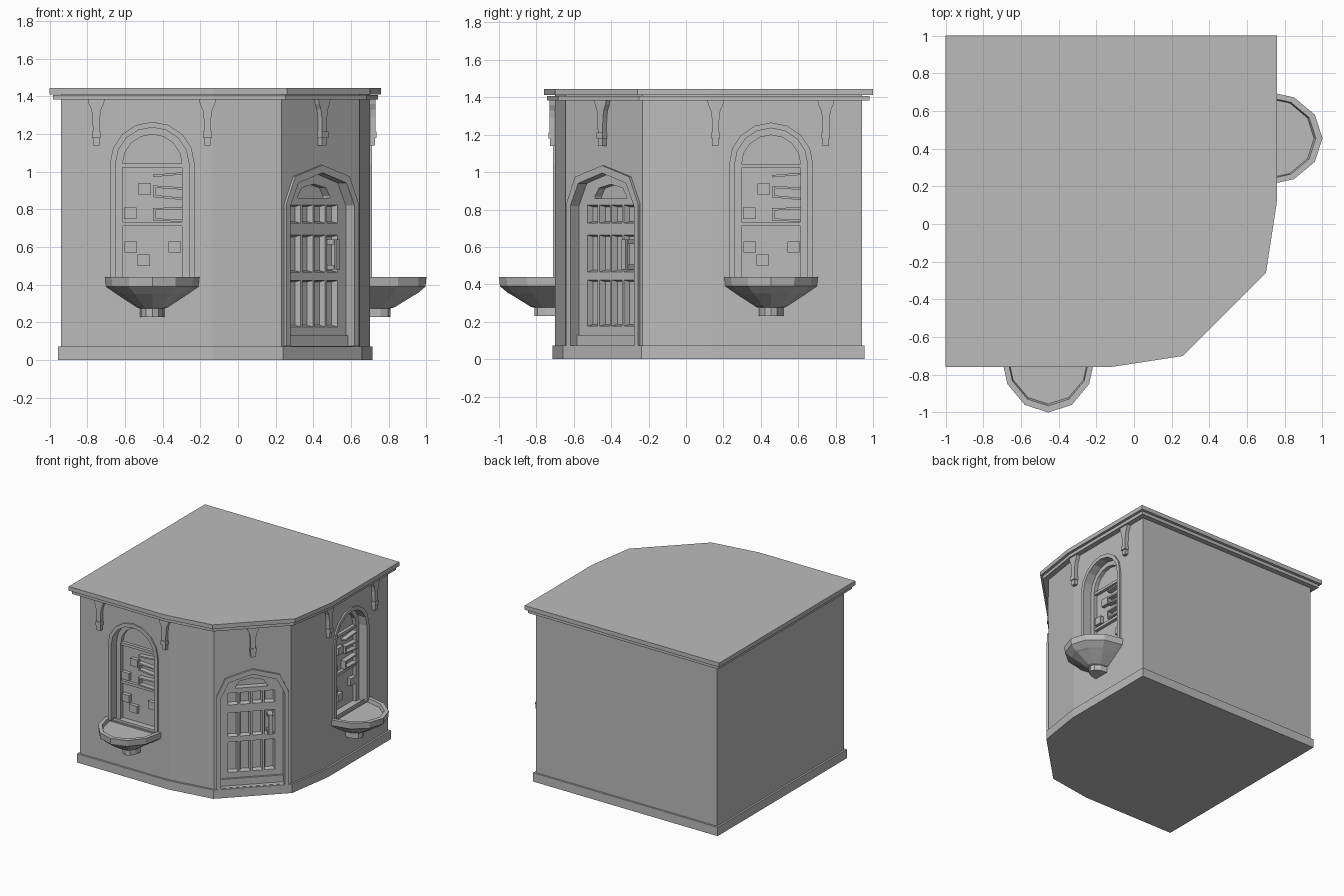
import bpy, bmesh, math
from mathutils import Matrix, Vector

cube = bpy.data.objects.get("Cube")
if cube:
    bpy.data.objects.remove(cube, do_unlink=True)

stone = bpy.data.materials.new("grey_stone")
stone.use_nodes = True
stone.diffuse_color = (0.5, 0.5, 0.5, 1)
stone.node_tree.nodes["Principled BSDF"].inputs["Base Color"].default_value = (0.5, 0.5, 0.5, 1)


def finish(name, bm, frame=Matrix()):
    bmesh.ops.recalc_face_normals(bm, faces=bm.faces)
    bm.transform(frame)
    mesh = bpy.data.meshes.new(name)
    bm.to_mesh(mesh)
    bm.free()
    mesh.materials.append(stone)
    obj = bpy.data.objects.new(name, mesh)
    bpy.context.collection.objects.link(obj)
    return obj


def extrude(name, points, offset, frame=Matrix()):
    bm = bmesh.new()
    face = bm.faces.new([bm.verts.new(p) for p in points])
    out = bmesh.ops.extrude_face_region(bm, geom=[face], use_keep_orig=True)
    moved = [v for v in out["geom"] if isinstance(v, bmesh.types.BMVert)]
    bmesh.ops.translate(bm, verts=moved, vec=offset)
    return finish(name, bm, frame)


# Wall-mounted parts: u runs along the wall, n points out of it
def plate(name, outline, n0, n1, frame):
    return extrude(name, [(u, -n0, z) for u, z in outline], (0, n0 - n1, 0), frame)


def box(name, u0, u1, z0, z1, n0, n1, frame):
    return plate(name, [(u0, z0), (u1, z0), (u1, z1), (u0, z1)], n0, n1, frame)


def wall_frame(x, y, degrees):
    return Matrix.Translation((x, y, 0)) @ Matrix.Rotation(math.radians(degrees), 4, "Z")


front = wall_frame(-0.455, -0.70, 0)
side = wall_frame(0.70, 0.455, 90)
corner = wall_frame(0.4376, -0.4376, 45)

# Building body: one footprint, inset by a different amount for each layer
footprint = [Vector(p) for p in ((-1, 1), (-1, -0.76), (-0.13, -0.76), (0.26, -0.70),
                                 (0.70, -0.26), (0.76, 0.13), (0.76, 1))]


def layer(name, inset, z0, z1):
    points = []
    for i, p in enumerate(footprint):
        a = (p - footprint[i - 1]).normalized()
        b = (footprint[(i + 1) % len(footprint)] - p).normalized()
        na, nb = Vector((-a.y, a.x)), Vector((-b.y, b.x))
        q = p + (na + nb) * inset / (1 + na.dot(nb))
        points.append((q.x, q.y, z0))
    return extrude(name, points, (0, 0, z1 - z0))


walls = layer("walls", 0.06, 0.01, 1.42)
layer("plinth", 0.045, 0, 0.072)
layer("lower_cornice", 0.018, 1.382, 1.408)
layer("roof_slab", 0, 1.411, 1.445)


# Arch outlines
def round_arch(r, base, spring=1.04):
    arc = [(r * math.cos(math.pi * i / 8), spring + r * math.sin(math.pi * i / 8)) for i in range(9)]
    return [(r, base)] + arc + [(-r, base)]


def pointed_arch(hw, base, spring, shoulder, peak):
    half = [(hw, base), (hw, spring), (hw * 0.75, shoulder)]
    return half + [(0, peak)] + [(-u, z) for u, z in reversed(half)]


def band(name, outer, inner, n0, n1, frame):
    plate(name, outer + inner[::-1], n0, n1, frame)


def cut(outline, depth, frame):
    cutter = plate("cutter", outline, -depth, 0.1, frame)
    cutter.hide_render = True
    mod = walls.modifiers.new("recess", "BOOLEAN")
    mod.operation, mod.solver, mod.object = "DIFFERENCE", "EXACT", cutter
    bpy.context.view_layer.objects.active = walls
    bpy.ops.object.modifier_apply(modifier=mod.name)
    bpy.data.objects.remove(cutter, do_unlink=True)


# Hanging half-round basin under each window: half width, depth, height
basin_profile = [(0.215, 0.255, 0.41), (0.22, 0.265, 0.44), (0.25, 0.30, 0.44),
                 (0.245, 0.295, 0.39), (0.19, 0.25, 0.352), (0.18, 0.235, 0.345),
                 (0.08, 0.13, 0.28), (0.065, 0.11, 0.275), (0.065, 0.11, 0.23)]


def basin(name, frame):
    bm = bmesh.new()
    rings = []
    for hw, depth, z in basin_profile:
        arc = [math.pi * i / 6 for i in range(7)]
        pts = [(hw * math.cos(a), -depth * math.sin(a), z) for a in arc]
        pts = [(hw, 0.01, z)] + pts + [(-hw, 0.01, z)]
        rings.append([bm.verts.new(p) for p in pts])
    for r0, r1 in zip(rings, rings[1:]):
        for i in range(len(r0)):
            j = (i + 1) % len(r0)
            bm.faces.new((r0[i], r0[j], r1[j], r1[i]))
    bm.faces.new(rings[0])
    bm.faces.new(rings[-1])
    finish(name, bm, frame)


def bracket(name, u, frame):
    half = [(0.045, 1.385), (0.04, 1.36), (0.026, 1.33), (0.02, 1.29), (0.018, 1.21)]
    outline = [(u + a, z) for a, z in half] + [(u - a, z) for a, z in reversed(half)]
    plate(name, outline, -0.01, 0.03, frame)
    box(name + "_collar", u - 0.023, u + 0.023, 1.18, 1.213, -0.01, 0.036, frame)
    box(name + "_pendant", u - 0.017, u + 0.017, 1.14, 1.18, -0.01, 0.028, frame)


# Arched windows with shelves, blocks and brackets
def window(label, frame):
    cut(round_arch(0.195, 0.42), 0.09, frame)
    band(label + "_window_surround", round_arch(0.225, 0.42), round_arch(0.195, 0.42), -0.01, 0.012, frame)
    band(label + "_window_inner_arch", round_arch(0.197, 0.42), round_arch(0.158, 0.42), -0.1, -0.06, frame)
    for z in (1.022, 0.712):
        box(label + "_window_rail", -0.17, 0.17, z, z + 0.022, -0.1, -0.065, frame)
    for left, right in ((0.972, 0.985), (0.915, 0.905), (0.865, 0.85), (0.795, 0.80), (0.74, 0.735)):
        plate(label + "_shelf", [(0.005, left), (0.16, right), (0.16, right + 0.012), (0.005, left + 0.012)],
              -0.1, -0.05, frame)
    for low, high in ((0.865, 0.92), (0.74, 0.80)):
        box(label + "_shelf_end", 0.005, 0.017, low, high, -0.1, -0.05, frame)
    for u, z in ((-0.04, 0.91), (-0.117, 0.78), (-0.115, 0.60), (0.12, 0.60), (-0.045, 0.53)):
        box(label + "_block", u - 0.033, u + 0.033, z - 0.03, z + 0.03, -0.1, -0.06, frame)
    basin(label + "_basin", frame)
    for u in (-0.297, 0.293):
        bracket(label + "_bracket", u, frame)


window("front", front)
window("side", side)

# Doorway on the cut corner
opening = pointed_arch(0.24, 0.074, 0.82, 0.94, 0.995)
cut(opening, 0.10, corner)
band("door_surround", pointed_arch(0.272, 0.074, 0.83, 0.975, 1.035), opening, -0.01, 0.016, corner)
box("door_threshold", -0.24, 0.24, 0.07, 0.13, -0.1, -0.035, corner)
band("door_arch_head", pointed_arch(0.24, 0.855, 0.86, 0.94, 0.995),
     pointed_arch(0.12, 0.855, 0.87, 0.915, 0.935), -0.1, -0.05, corner)
bracket("corner_bracket", 0, corner)

# Door leaf: a grid whose pane cells are inset and sunk
columns = (-0.24, -0.184, -0.092, 0, 0.092, 0.184, 0.24)
rows = (0.074, 0.17, 0.43, 0.46, 0.67, 0.72, 0.83, 0.86)
bm = bmesh.new()
grid = [[bm.verts.new((u, 0.05, z)) for u in columns] for z in rows]
panes = []
for r in range(len(rows) - 1):
    for c in range(len(columns) - 1):
        face = bm.faces.new((grid[r][c], grid[r][c + 1], grid[r + 1][c + 1], grid[r + 1][c]))
        if r % 2 == 1 and 0 < c < len(columns) - 2:
            panes.append(face)
bm.normal_update()
bmesh.ops.inset_individual(bm, faces=panes, thickness=0.01, depth=0)
bmesh.ops.inset_individual(bm, faces=panes, thickness=0.012, depth=-0.035)
rim = [e for e in bm.edges if e.is_boundary]
out = bmesh.ops.extrude_edge_only(bm, edges=rim)
bmesh.ops.translate(bm, verts=[v for v in out["geom"] if isinstance(v, bmesh.types.BMVert)], vec=(0, 0.05, 0))
finish("door_leaf", bm, corner)

# Door handle
box("door_handle", 0.125, 0.155, 0.48, 0.64, -0.025, -0.008, corner)
for z in (0.48, 0.615):
    box("handle_mount", 0.12, 0.16, z, z + 0.025, -0.09, -0.02, corner)
